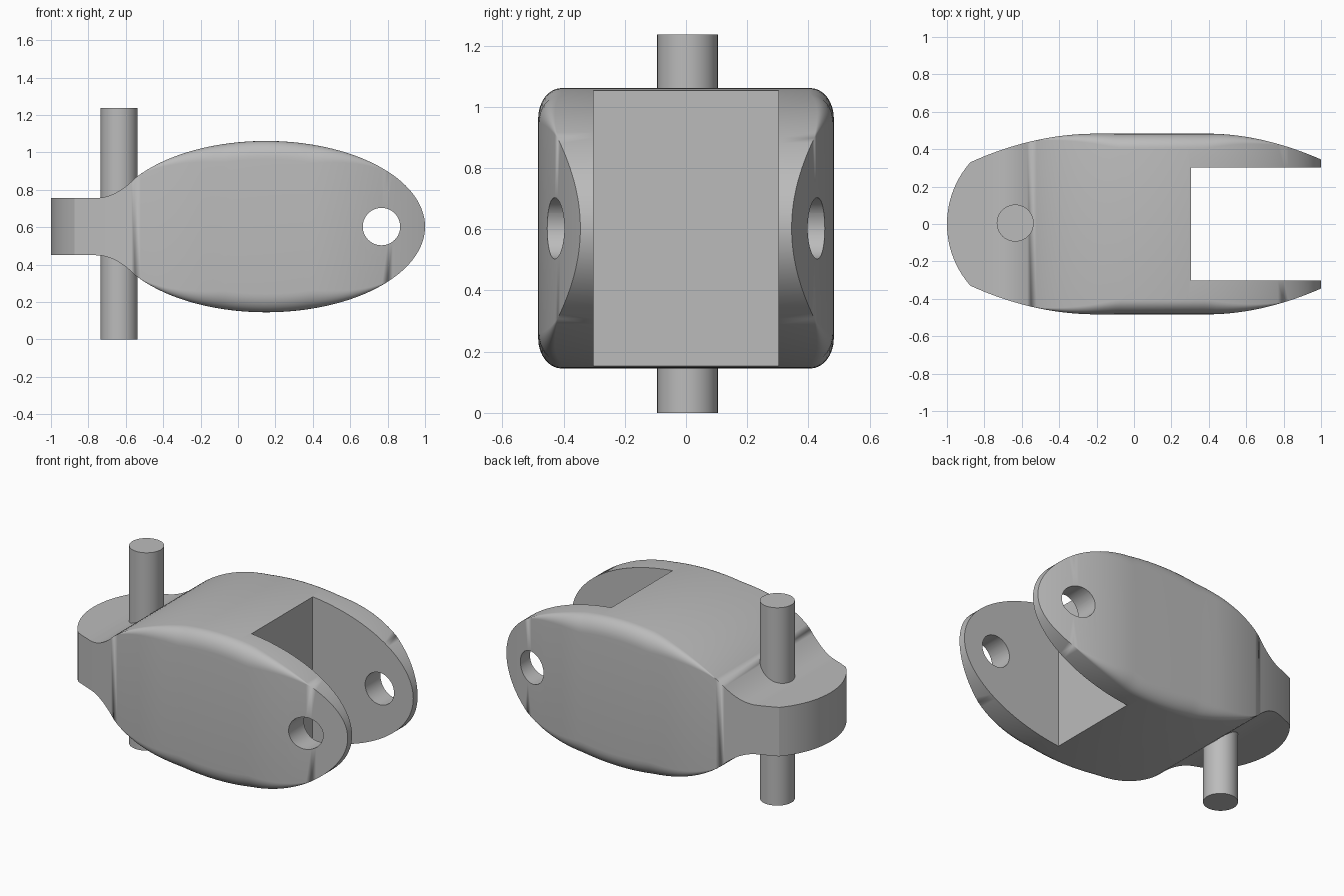
import bpy, bmesh, math
from mathutils import Matrix

if "Cube" in bpy.data.objects:
    bpy.data.objects.remove(bpy.data.objects["Cube"], do_unlink=True)

MID_Z = 0.603
NOSE_A, NOSE_B, NOSE_X = 0.85, 0.458, 0.15      # ellipse of the side outline
TANG_R, TANG_H = 0.498, 0.153                   # rounded end tab
TANG_END, NECK, SWELL = -0.875, -0.76, -0.55
WIDE = 0.483

metal = bpy.data.materials.new("grey_metal")
metal.use_nodes = True
metal.diffuse_color = (0.5, 0.5, 0.5, 1)
metal.node_tree.nodes["Principled BSDF"].inputs["Base Color"].default_value = (0.5, 0.5, 0.5, 1)


def ellipse_height(x):
    u = (x - NOSE_X) / NOSE_A
    return NOSE_B * math.sqrt(max(0, 1 - u * u))


def half_height(x):
    if x <= NECK:
        return TANG_H
    if x < SWELL:
        t = (x - NECK) / (SWELL - NECK)
        return TANG_H + (ellipse_height(SWELL) - TANG_H) * t * t
    return ellipse_height(x)


def half_width(x):
    if x <= TANG_END:
        d = x + 1 - TANG_R
        return math.sqrt(max(0, TANG_R ** 2 - d * d))
    if x < -0.2:
        return WIDE - 0.153 * ((-0.2 - x) / 0.675) ** 2
    if x > 0.4:
        return WIDE - 0.138 * ((x - 0.4) / 0.6) ** 1.9
    return WIDE


def rounding(x):
    # edge rounding that fades out towards both ends
    return 0.09 * max(0, min(1, (x + 0.53) / 0.45, (0.8 - x) / 0.4))


def section(x, steps=8):
    h, w, r = half_height(x), half_width(x), rounding(x)
    ry, rz = 0.85 * r, 1.1 * r
    pts = []
    for k, (sy, sz) in enumerate([(1, 1), (-1, 1), (-1, -1), (1, -1)]):
        for i in range(steps + 1):
            a = math.pi / 2 * (k + i / steps)
            pts.append((x, sy * (w - ry) + ry * math.cos(a),
                        MID_Z + sz * (h - rz) + rz * math.sin(a)))
    return pts


def spread(a, b, n):
    return [a + (b - a) * i / n for i in range(n)]


def finish(name, bm):
    bmesh.ops.recalc_face_normals(bm, faces=bm.faces)
    mesh = bpy.data.meshes.new(name)
    bm.to_mesh(mesh)
    bm.free()
    mesh.materials.append(metal)
    obj = bpy.data.objects.new(name, mesh)
    bpy.context.collection.objects.link(obj)
    return obj


def activate(obj):
    bpy.ops.object.select_all(action='DESELECT')
    obj.select_set(True)
    bpy.context.view_layer.objects.active = obj


def cylinder(name, matrix, radius, length):
    bm = bmesh.new()
    bmesh.ops.create_cone(bm, cap_ends=True, segments=48, radius1=radius,
                          radius2=radius, depth=length, matrix=matrix)
    return finish(name, bm)


def cut(target, cutter):
    cutter.hide_render = True
    mod = target.modifiers.new("cut", 'BOOLEAN')
    mod.operation, mod.solver, mod.object = 'DIFFERENCE', 'EXACT', cutter
    activate(target)
    bpy.ops.object.modifier_apply(modifier=mod.name)
    bpy.data.objects.remove(cutter, do_unlink=True)


# Body: sections lofted from the rounded tab to the nose
tab_sweep = math.acos((TANG_R - 1 - TANG_END) / TANG_R)
nose_sweep = math.acos((0.8 - NOSE_X) / NOSE_A)
stations = [-1 + TANG_R * (1 - math.cos(a)) for a in spread(0, tab_sweep, 10)]
stations += spread(TANG_END, NECK, 4) + spread(NECK, SWELL, 10) + spread(SWELL, 0.8, 45)
stations += [NOSE_X + NOSE_A * math.cos(a) for a in spread(nose_sweep, 0, 14)] + [1.0]

bm = bmesh.new()
rings = [[bm.verts.new(p) for p in section(x)] for x in stations]
for a, b in zip(rings, rings[1:]):
    for i in range(len(a)):
        j = (i + 1) % len(a)
        bm.faces.new((a[i], a[j], b[j], b[i]))
bmesh.ops.remove_doubles(bm, verts=bm.verts, dist=0.0001)
body = finish("clevis_body", bm)

# Slot between the two fork arms
bm = bmesh.new()
bmesh.ops.create_cube(bm, size=1, matrix=Matrix.Translation((0.805, 0, MID_Z))
                      @ Matrix.Diagonal((1, 0.604, 2, 1)))
cut(body, finish("slot_cutter", bm))

# Cross hole through both arms
cut(body, cylinder("hole_cutter", Matrix.Translation((0.767, 0, MID_Z))
                   @ Matrix.Rotation(math.pi / 2, 4, 'X'), 0.1, 2))

# Pivot pin through the tab
pin = cylinder("pivot_pin", Matrix.Translation((-0.635, 0.005, 0.618)), 0.099, 1.236)

for obj in (body, pin):
    activate(obj)
    bpy.ops.object.shade_smooth_by_angle(angle=math.radians(24))
